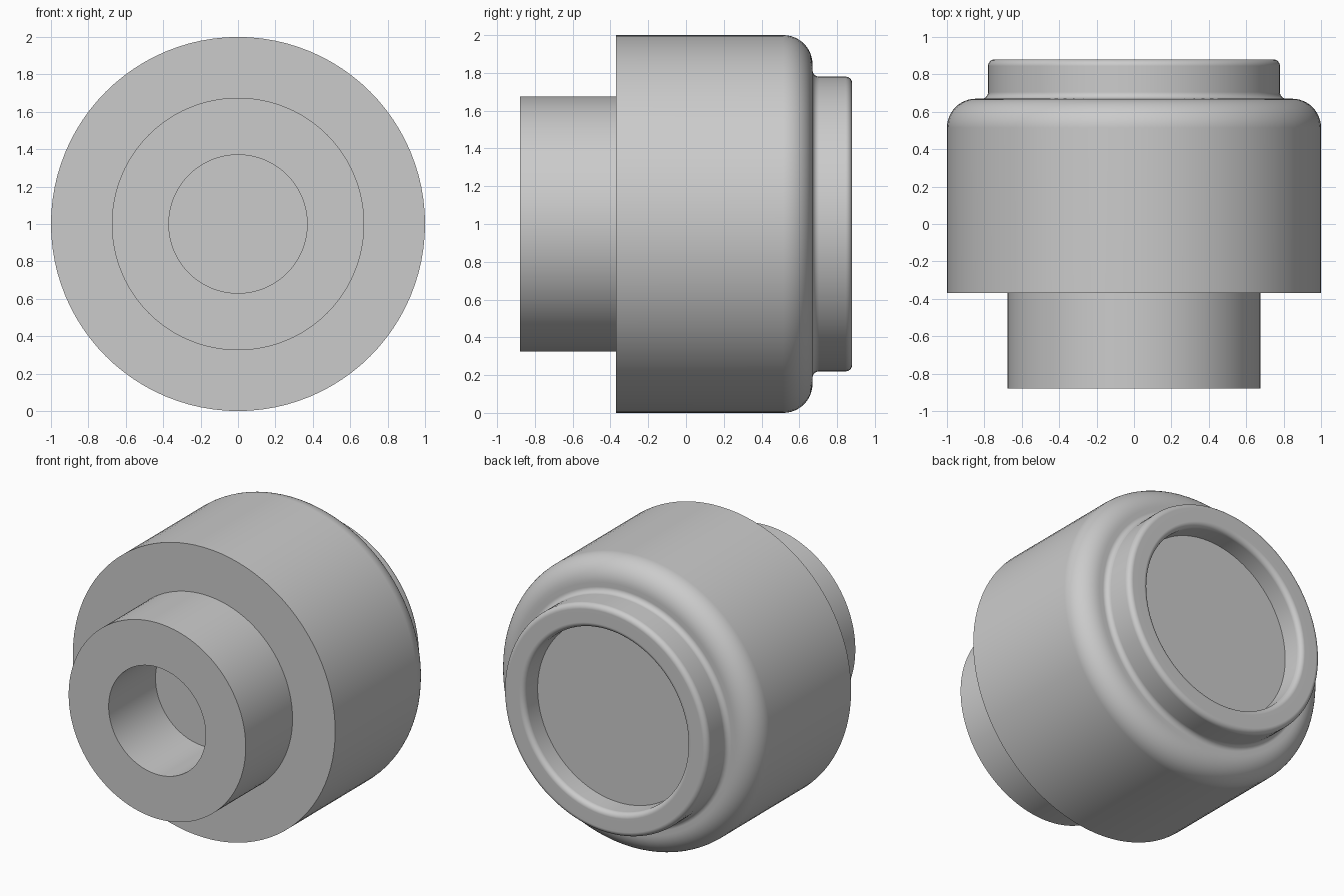
import bpy, bmesh, math
from mathutils import Vector

cube = bpy.data.objects.get("Cube")
if cube:
    bpy.data.objects.remove(cube)

SEGMENTS = 96
AXIS_HEIGHT = 1.0

grey = bpy.data.materials.new("plain grey")
grey.use_nodes = True
colour = (0.6, 0.6, 0.6, 1.0)
grey.diffuse_color = colour
grey.node_tree.nodes["Principled BSDF"].inputs["Base Color"].default_value = colour


def fillet(r, y, radius, start, end, steps=8):
    """Arc of (radius, y) points around a centre, angles in degrees."""
    return [(r + radius * math.cos(math.radians(start + (end - start) * i / steps)),
             y + radius * math.sin(math.radians(start + (end - start) * i / steps)))
            for i in range(steps + 1)]


def lathe(name, profile):
    """Revolve a (radius, y) profile about the y axis and cap its open ends."""
    bm = bmesh.new()
    verts = [bm.verts.new((r, y, 0)) for r, y in profile]
    edges = [bm.edges.new(pair) for pair in zip(verts, verts[1:])]
    bmesh.ops.spin(bm, geom=verts + edges, cent=(0, 0, 0), axis=(0, 1, 0),
                   angle=math.tau, steps=SEGMENTS, use_merge=True)
    bmesh.ops.remove_doubles(bm, verts=bm.verts, dist=1e-5)
    bmesh.ops.holes_fill(bm, edges=[e for e in bm.edges if e.is_boundary], sides=0)
    bmesh.ops.recalc_face_normals(bm, faces=bm.faces)
    bmesh.ops.translate(bm, verts=bm.verts, vec=Vector((0, 0, AXIS_HEIGHT)))
    mesh = bpy.data.meshes.new(name)
    bm.to_mesh(mesh)
    bm.free()
    mesh.materials.append(grey)
    obj = bpy.data.objects.new(name, mesh)
    bpy.context.collection.objects.link(obj)
    # Smooth curved walls, crisp corners and flat end faces
    bpy.ops.object.select_all(action='DESELECT')
    obj.select_set(True)
    bpy.context.view_layer.objects.active = obj
    bpy.ops.object.shade_smooth_by_angle(angle=math.radians(30))
    weighted = obj.modifiers.new("even shading", 'WEIGHTED_NORMAL')
    weighted.keep_sharp = True
    return obj


# Main drum with rounded shoulder, raised rim and shallow rear recess
drum = [(0.37, -0.37), (1.0, -0.37)]
drum += fillet(0.845, 0.515, 0.155, 0, 90, 12)      # shoulder
drum += fillet(0.815, 0.705, 0.035, 270, 180)       # groove under the rim
drum += fillet(0.745, 0.845, 0.035, 0, 90)          # outer rim edge
drum += fillet(0.655, 0.845, 0.035, 90, 180)        # inner rim edge
drum += [(0.62, 0.73)]                              # recess floor edge
lathe("drum", drum)

# Front collar: a tube whose bore ends at the drum face
lathe("front_collar", [(0.37, -0.37), (0.37, -0.88), (0.675, -0.88), (0.675, -0.37)])
